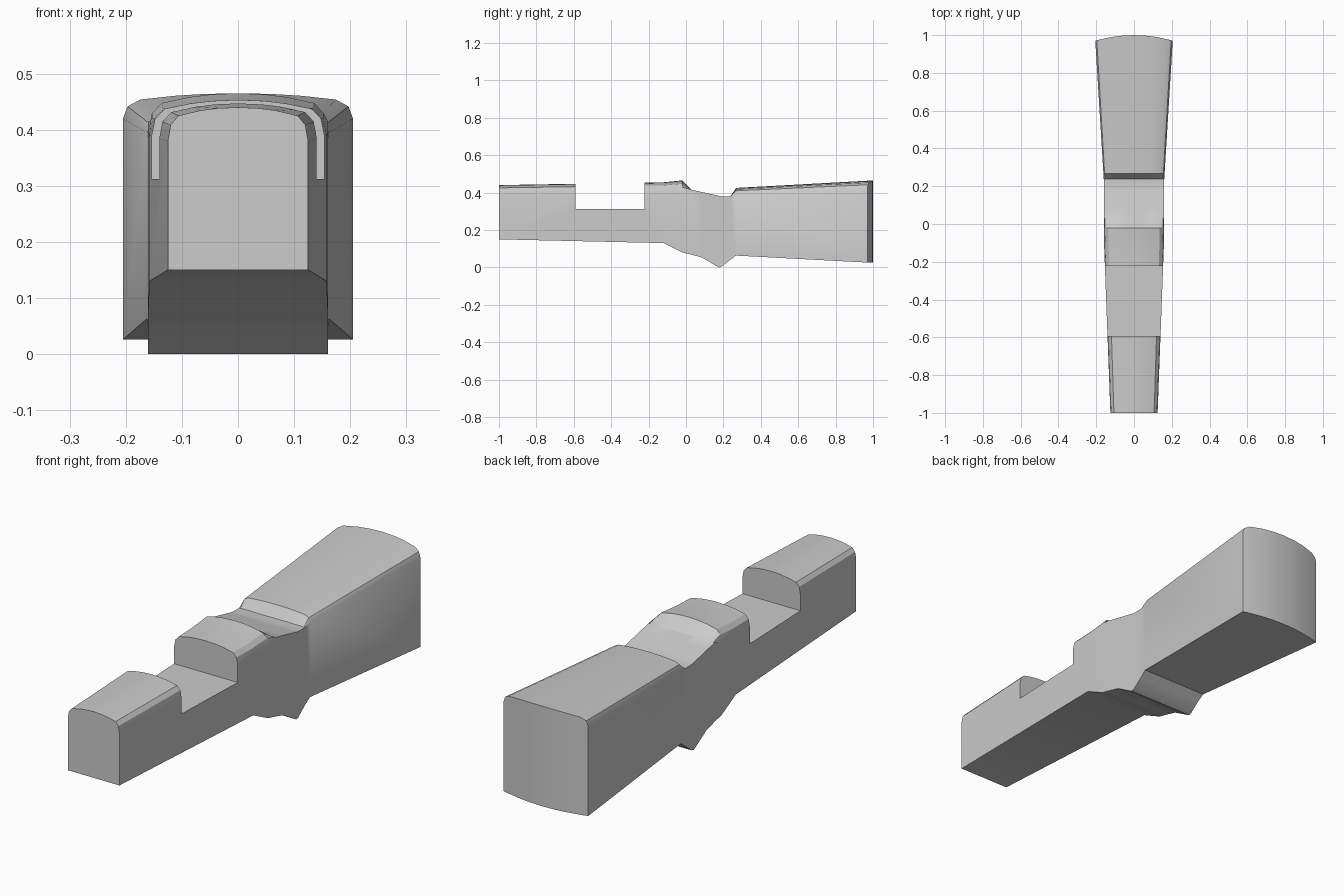
import bpy, bmesh, math

if "Cube" in bpy.data.objects:
    bpy.data.objects.remove(bpy.data.objects["Cube"])

# Cross-section: (fraction of half width, fraction of crown drop), mirrored
half = [(0, 0), (0.3, 0.03), (0.55, 0.1), (0.85, 0.25), (0.96, 0.52), (1, 1)]
columns = [(-u, d) for u, d in reversed(half[1:])] + half

# Stations: y, half width, bottom z, top z, crown drop, end bow
stations = [
    (-1.0, 0.125, 0.15, 0.44, 0.06, 0),
    (-0.12, 0.158, 0.13, 0.455, 0.065, 0),
    (-0.02, 0.16, 0.08, 0.465, 0.07, 0),
    (0.03, 0.16, 0.068, 0.415, 0, 0),
    (0.085, 0.16, 0.053, 0.403, 0, 0),
    (0.175, 0.16, 0.0, 0.383, 0, 0),
    (0.19, 0.16, 0.004, 0.38, 0, 0),
    (0.237, 0.16, 0.041, 0.38, 0, 0),
    (0.268, 0.162, 0.063, 0.425, 0.03, 0),
    (1.0, 0.205, 0.026, 0.465, 0.045, 0.03),
]

# Main body lofted through the stations
bm = bmesh.new()
tops, bottoms = [], []
for y, w, b, t, d, bow in stations:
    tops.append([bm.verts.new((u * w, y - bow * u * u, t - d * k)) for u, k in columns])
    bottoms.append([bm.verts.new((u * w, y - bow * u * u, b)) for u, k in columns])
n = len(columns)
for s in range(len(stations) - 1):
    for rows in (tops, bottoms):
        for i in range(n - 1):
            bm.faces.new((rows[s][i], rows[s][i + 1], rows[s + 1][i + 1], rows[s + 1][i]))
    for i in (0, n - 1):
        bm.faces.new((tops[s][i], tops[s + 1][i], bottoms[s + 1][i], bottoms[s][i]))
for s in (0, len(stations) - 1):
    for i in range(n - 1):
        bm.faces.new((tops[s][i], tops[s][i + 1], bottoms[s][i + 1], bottoms[s][i]))
bmesh.ops.recalc_face_normals(bm, faces=bm.faces[:])
mesh = bpy.data.meshes.new("wedge_body")
bm.to_mesh(mesh)
bm.free()
body = bpy.data.objects.new("wedge_body", mesh)
bpy.context.collection.objects.link(body)

# Square notch across the top
y0, y1, floor = -0.592, -0.222, 0.312
bpy.ops.mesh.primitive_cube_add(size=1, location=(0, (y0 + y1) / 2, floor + 0.2))
cutter = bpy.context.object
cutter.name = "notch_cutter"
cutter.scale = (0.6, y1 - y0, 0.4)
cutter.hide_render = True
bpy.context.view_layer.update()

bpy.ops.object.select_all(action='DESELECT')
body.select_set(True)
bpy.context.view_layer.objects.active = body
mod = body.modifiers.new("notch", 'BOOLEAN')
mod.operation = 'DIFFERENCE'
mod.solver = 'EXACT'
mod.object = cutter
bpy.ops.object.modifier_apply(modifier=mod.name)
bpy.data.objects.remove(cutter)

# Smooth crown, crisp edges
bpy.ops.object.shade_smooth_by_angle(angle=math.radians(30))
